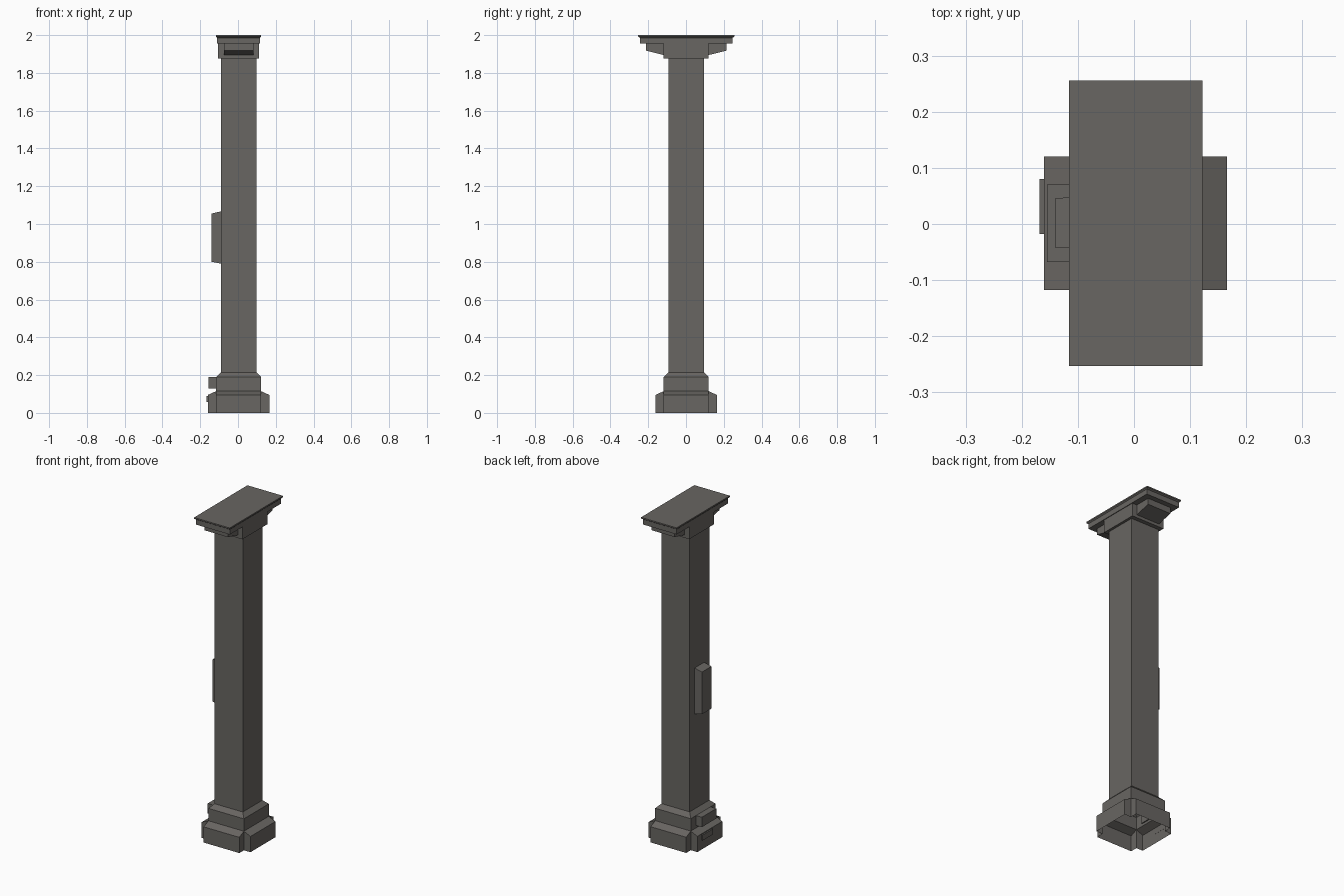
import bpy, bmesh

if "Cube" in bpy.data.objects:
    bpy.data.objects.remove(bpy.data.objects["Cube"])

stone = bpy.data.materials.new("dark_stone")
stone.diffuse_color = (0.14, 0.132, 0.122, 1)
stone.use_nodes = True
stone.node_tree.nodes["Principled BSDF"].inputs["Base Color"].default_value = stone.diffuse_color
CX, CY = 0.003, 0.001  # column axis


def finish(name, bm):
    bmesh.ops.remove_doubles(bm, verts=bm.verts, dist=1e-5)
    bmesh.ops.dissolve_degenerate(bm, edges=bm.edges, dist=1e-5)
    me = bpy.data.meshes.new(name)
    bm.to_mesh(me)
    bm.free()
    me.materials.append(stone)
    ob = bpy.data.objects.new(name, me)
    bpy.context.collection.objects.link(ob)
    return ob


def loft(name, rings, bottom=True, top=True):
    """Join counter-clockwise rings, listed from bottom to top."""
    bm = bmesh.new()
    loops = [[bm.verts.new(p) for p in r] for r in rings]
    n = len(loops[0])
    for a, b in zip(loops, loops[1:]):
        for i in range(n):
            j = (i + 1) % n
            bm.faces.new((a[i], a[j], b[j], b[i]))
    if bottom:
        bm.faces.new(loops[0][::-1])
    if top:
        bm.faces.new(loops[-1])
    return finish(name, bm)


def rect(hx, hy, z):
    return [(CX + sx * hx, CY + sy * hy, z)
            for sx, sy in ((-1, -1), (1, -1), (1, 1), (-1, 1))]


def plus(limit, z, arm=0.163, half=0.119):
    """Cross-shaped ring, clamped to a square of the given half size."""
    pts = []
    x, y = 1, 0
    for k in range(4):
        for u, v in ((arm, -half), (arm, half), (half, half)):
            px, py = x * u - y * v, x * v + y * u
            pts.append((CX + max(-limit, min(limit, px)),
                        CY + max(-limit, min(limit, py)), z))
        x, y = -y, x
    return pts


def box(name, x0, x1, y0, y1, z0, z1):
    return loft(name, [[(x0, y0, z), (x1, y0, z), (x1, y1, z), (x0, y1, z)]
                       for z in (z0, z1)])


# Base: open-bottomed cross that narrows to a square, then to the shaft
loft("base", [plus(1, 0), plus(1, 0.095), plus(0.119, 0.115),
              plus(0.119, 0.19), plus(0.094, 0.215)], bottom=False, top=False)

# Shaft
loft("shaft", [rect(0.094, 0.094, 0.215), rect(0.094, 0.094, 1.89)],
     bottom=False, top=False)

# Capital block and stepped slab
loft("capital_block", [rect(0.109, 0.119, 1.877), rect(0.109, 0.119, 1.956)])
loft("capital_slab", [rect(0.113, 0.245, 1.955), rect(0.113, 0.245, 1.986),
                      rect(0.119, 0.2545, 1.992), rect(0.119, 0.2545, 2.0)])

# Brackets under the slab, front and back
for side, name in ((-1, "front_bracket"), (1, "back_bracket")):
    prof = [(0.10, 1.890), (0.214, 1.918), (0.214, 1.956), (0.10, 1.956)]
    rings = [[(x, CY + side * y, z) for y, z in prof] for x in (-0.075, 0.081)]
    ob = loft(name, rings if side > 0 else rings[::-1])
    bm = bmesh.new()
    bm.from_mesh(ob.data)
    bmesh.ops.recalc_face_normals(bm, faces=bm.faces)
    bm.to_mesh(ob.data)
    bm.free()

# Side panel on the shaft, flaring toward the shaft face
x0, x1 = -0.14, -0.09
loft("side_panel", [
    [(x0, -0.043, 0.80), (x1, -0.043, 0.79), (x1, 0.049, 0.79), (x0, 0.046, 0.80)],
    [(x0, -0.043, 1.055), (x1, -0.043, 1.067), (x1, 0.049, 1.067), (x0, 0.046, 1.055)]])

# Small box and plate on the left of the base
box("base_box", -0.155, -0.11, -0.068, 0.07, 0.13, 0.19)
box("base_plate", -0.168, -0.159, -0.018, 0.08, 0.057, 0.09)
